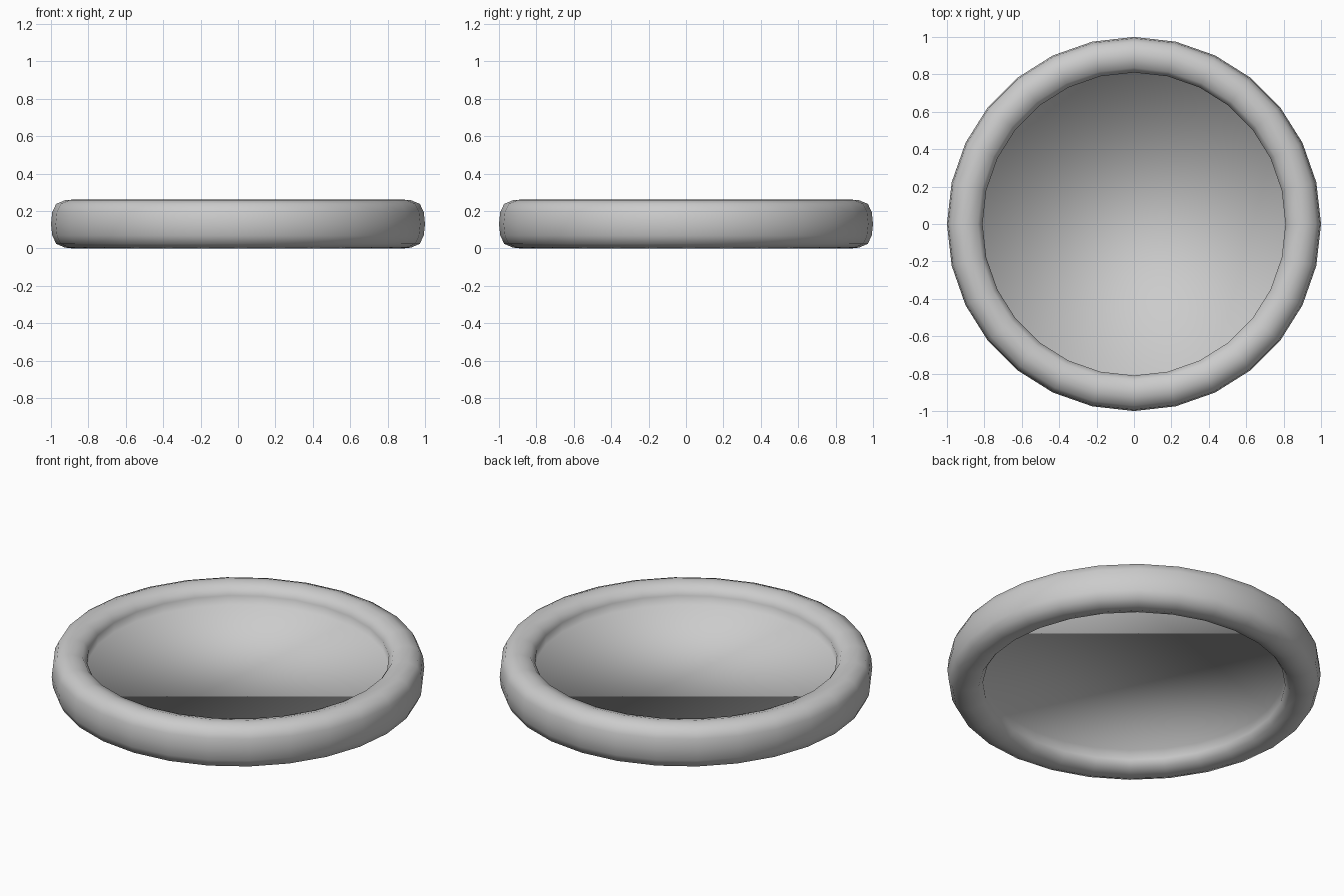
import bpy, bmesh, math

if "Cube" in bpy.data.objects:
    bpy.data.objects.remove(bpy.data.objects["Cube"])

SEGMENTS = 28

# Half-section of the dish: top panel edge, round rim, bottom panel edge (radius, height)
profile = [
    (0.81, 0.15), (0.81, 0.205), (0.835, 0.243), (0.89, 0.26),
    (0.925, 0.257), (0.972, 0.238), (0.993, 0.195), (1.0, 0.13),
    (0.993, 0.068), (0.972, 0.024), (0.925, 0.004), (0.89, 0.0),
    (0.835, 0.018), (0.81, 0.055), (0.81, 0.115),
]

# Revolve the section into rings of vertices
bm = bmesh.new()
rings = []
for r, z in profile:
    ring = []
    for i in range(SEGMENTS):
        a = 2 * math.pi * i / SEGMENTS
        ring.append(bm.verts.new((r * math.cos(a), r * math.sin(a), z)))
    rings.append(ring)
for low, high in zip(rings, rings[1:]):
    for i in range(SEGMENTS):
        j = (i + 1) % SEGMENTS
        bm.faces.new((low[i], low[j], high[j], high[i]))

# Recessed centre panel, closed above and below
bm.faces.new(rings[0])
bm.faces.new(rings[-1])
bmesh.ops.recalc_face_normals(bm, faces=bm.faces)
for f in bm.faces:
    f.smooth = True

mesh = bpy.data.meshes.new("rimmed_disc")
bm.to_mesh(mesh)
bm.free()
obj = bpy.data.objects.new("rimmed_disc", mesh)
bpy.context.collection.objects.link(obj)
